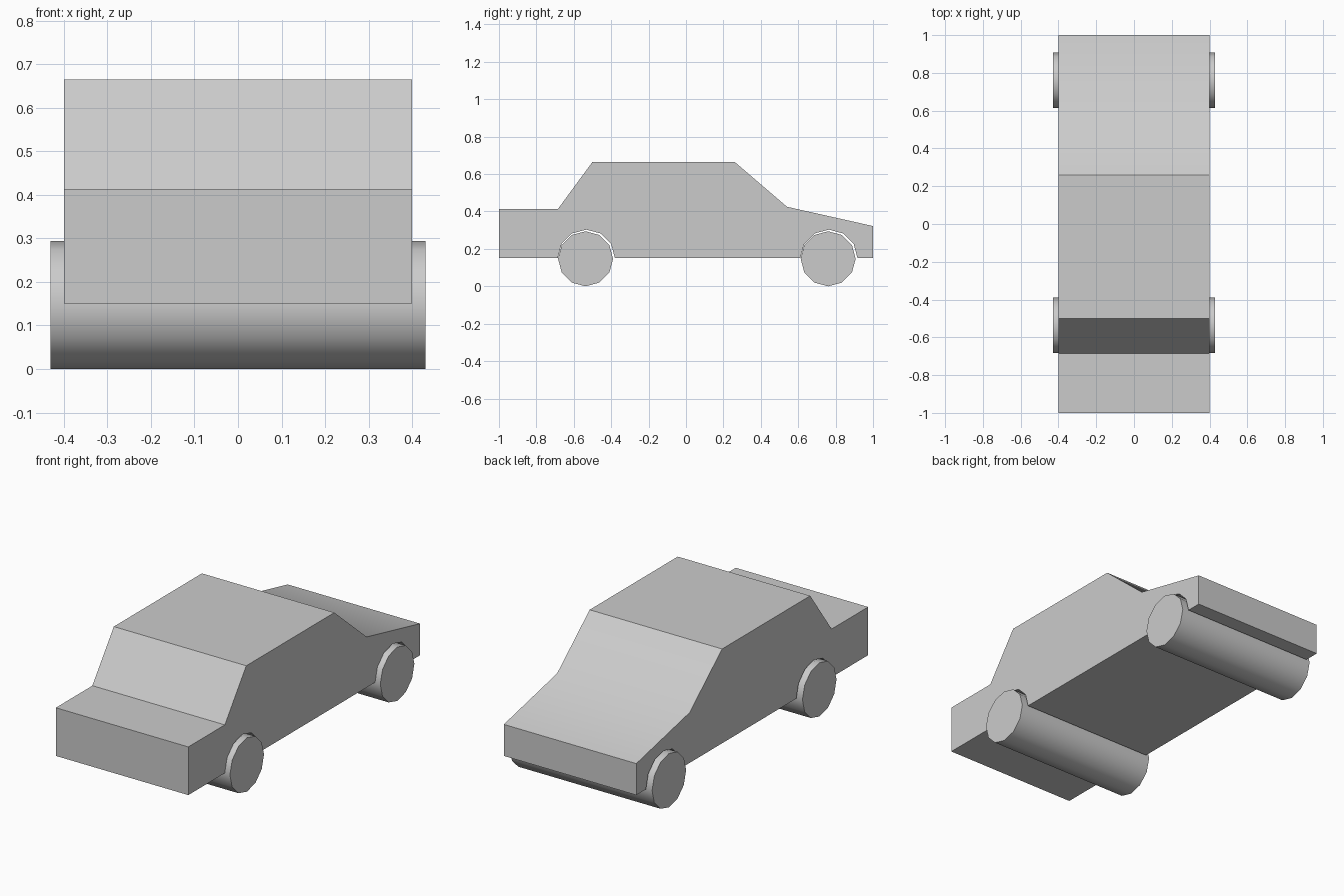
import bpy, bmesh
from math import cos, sin, pi, radians

if "Cube" in bpy.data.objects:
    bpy.data.objects.remove(bpy.data.objects["Cube"])

HALF_BODY, HALF_AXLE = 0.40, 0.43
WHEEL_R, SIDES = 0.147, 12
WHEEL_Y = {"front": -0.537, "rear": 0.76}
FLOOR = 0.15


def extrude_profile(name, points, half, angle):
    """Extrude a closed (y, z) outline across x from -half to +half."""
    bm = bmesh.new()
    face = bm.faces.new([bm.verts.new((-half, y, z)) for y, z in points])
    new = bmesh.ops.extrude_face_region(bm, geom=[face])["geom"]
    verts = [v for v in new if isinstance(v, bmesh.types.BMVert)]
    bmesh.ops.translate(bm, verts=verts, vec=(2 * half, 0, 0))
    bmesh.ops.recalc_face_normals(bm, faces=bm.faces[:])
    mesh = bpy.data.meshes.new(name)
    bm.to_mesh(mesh)
    bm.free()
    obj = bpy.data.objects.new(name, mesh)
    bpy.context.collection.objects.link(obj)
    bpy.ops.object.select_all(action='DESELECT')
    obj.select_set(True)
    bpy.context.view_layer.objects.active = obj
    bpy.ops.object.shade_smooth_by_angle(angle=radians(angle))
    return obj


def wheel_arch(y):
    """Half polygon cut into the floor line, from back to front."""
    r = 0.153
    return [(y + 0.004 + r * cos(a), FLOOR + r * sin(a))
            for a in (i * pi / 6 for i in range(7))]


# Body: hood, windscreen, roof, rear window, tail, then floor with arches
body = [(-1, FLOOR), (-1, 0.413), (-0.685, 0.413), (-0.50, 0.665),
        (0.26, 0.665), (0.54, 0.425), (1, 0.322), (1, FLOOR)]
body += wheel_arch(WHEEL_Y["rear"]) + wheel_arch(WHEEL_Y["front"])
extrude_profile("body", body, HALF_BODY, 30)

# Wheels: each pair is one roller running the full width
for end, y in WHEEL_Y.items():
    ring = [(y + WHEEL_R * cos(2 * pi * i / SIDES),
             WHEEL_R + WHEEL_R * sin(2 * pi * i / SIDES)) for i in range(SIDES)]
    extrude_profile(end + "_wheels", ring, HALF_AXLE, 35)
